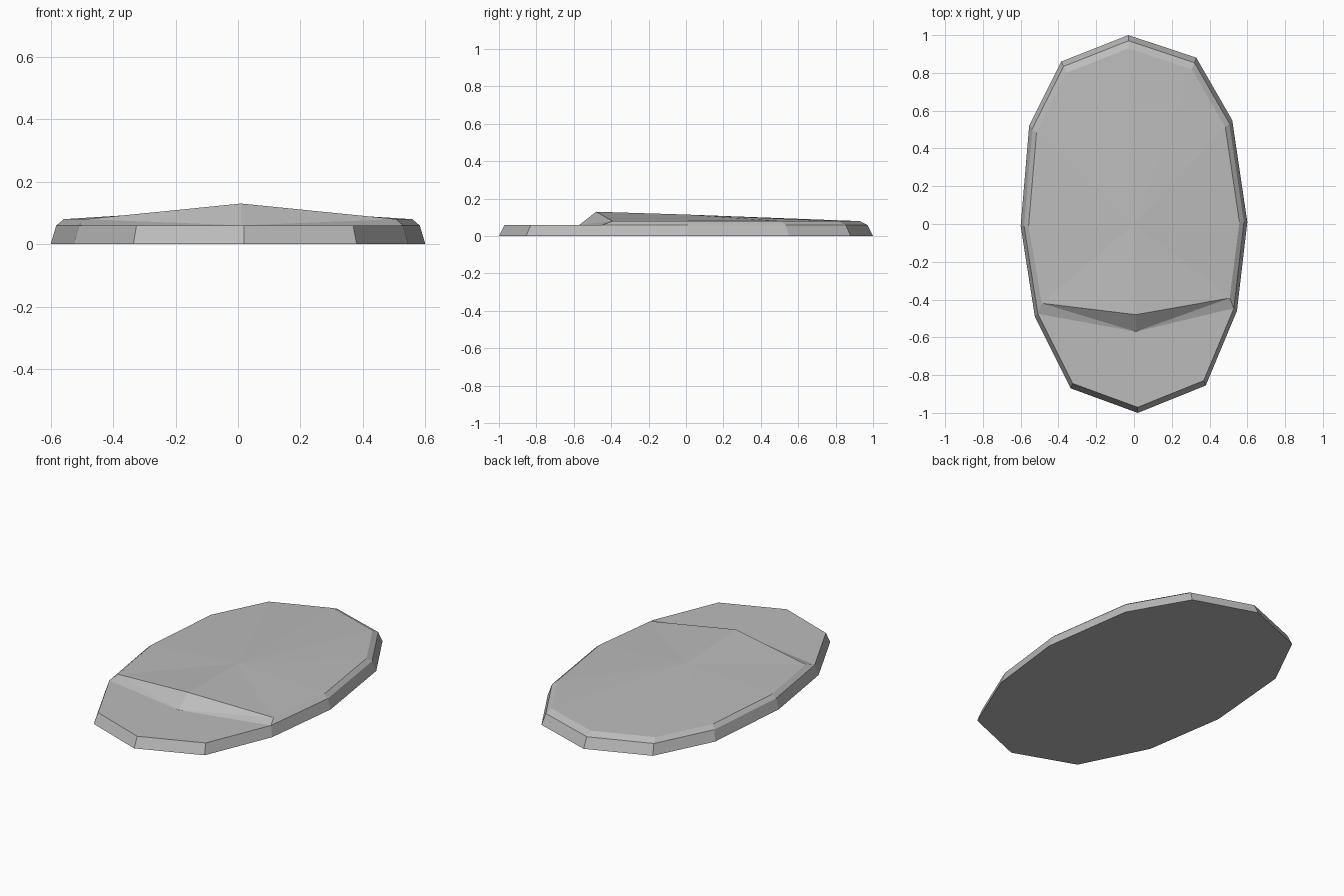
import bpy
import bmesh

cube = bpy.data.objects.get("Cube")
if cube:
    bpy.data.objects.remove(cube, do_unlink=True)

# Plain grey stone
stone = bpy.data.materials.new("grey stone")
stone.use_nodes = True
grey = (0.5, 0.5, 0.5, 1.0)
stone.diffuse_color = grey
stone.node_tree.nodes["Principled BSDF"].inputs["Base Color"].default_value = grey

# Slightly irregular oval, clockwise from the back tip
OUTLINE = [(-0.03, 1.0), (0.33, 0.88), (0.52, 0.55), (0.6, 0.01),
           (0.545, -0.46), (0.38, -0.855), (0.02, -1.0), (-0.335, -0.87),
           (-0.525, -0.49), (-0.6, -0.01), (-0.555, 0.52), (-0.385, 0.86)]
COUNT = len(OUTLINE)
RIGHT, LEFT = 4, 8  # where the step in the slab meets the rim

bm = bmesh.new()


def ring(scale, z):
    return [bm.verts.new((x * scale, y * scale, z)) for x, y in OUTLINE]


def band(lower, upper, indices):
    for i in indices:
        j = (i + 1) % COUNT
        bm.faces.new((lower[i], lower[j], upper[j], upper[i]))


base = ring(1.0, 0.0)
ledge = ring(0.97, 0.06)
back = list(range(LEFT, COUNT)) + list(range(RIGHT + 1))
crown = {i: bm.verts.new((OUTLINE[i][0] * 0.93, OUTLINE[i][1] * 0.93, 0.08))
         for i in back}
for i in (RIGHT, LEFT):
    crown[i].co.y += 0.036

# Underside, outer wall and raised bevel
bm.faces.new(base)
band(base, ledge, range(COUNT))
band(ledge, crown, back[:-1])

# Domed rear top, fanned from its middle
middle = bm.verts.new((0.0, 0.0, 0.115))
ridge = bm.verts.new((0.01, -0.48, 0.13))
loop = [crown[i] for i in back] + [ridge]
for i, vert in enumerate(loop):
    bm.faces.new((vert, loop[(i + 1) % len(loop)], middle))

# Slanted step, then the low flat front
foot = bm.verts.new((0.01, -0.57, 0.06))
for i in (RIGHT, LEFT):
    bm.faces.new((crown[i], ridge, foot))
    bm.faces.new((crown[i], foot, ledge[i]))
bm.faces.new(ledge[RIGHT:LEFT + 1] + [foot])

bmesh.ops.recalc_face_normals(bm, faces=bm.faces[:])
mesh = bpy.data.meshes.new("stepped_stone_slab")
bm.to_mesh(mesh)
bm.free()
mesh.materials.append(stone)
slab = bpy.data.objects.new("stepped_stone_slab", mesh)
bpy.context.collection.objects.link(slab)
